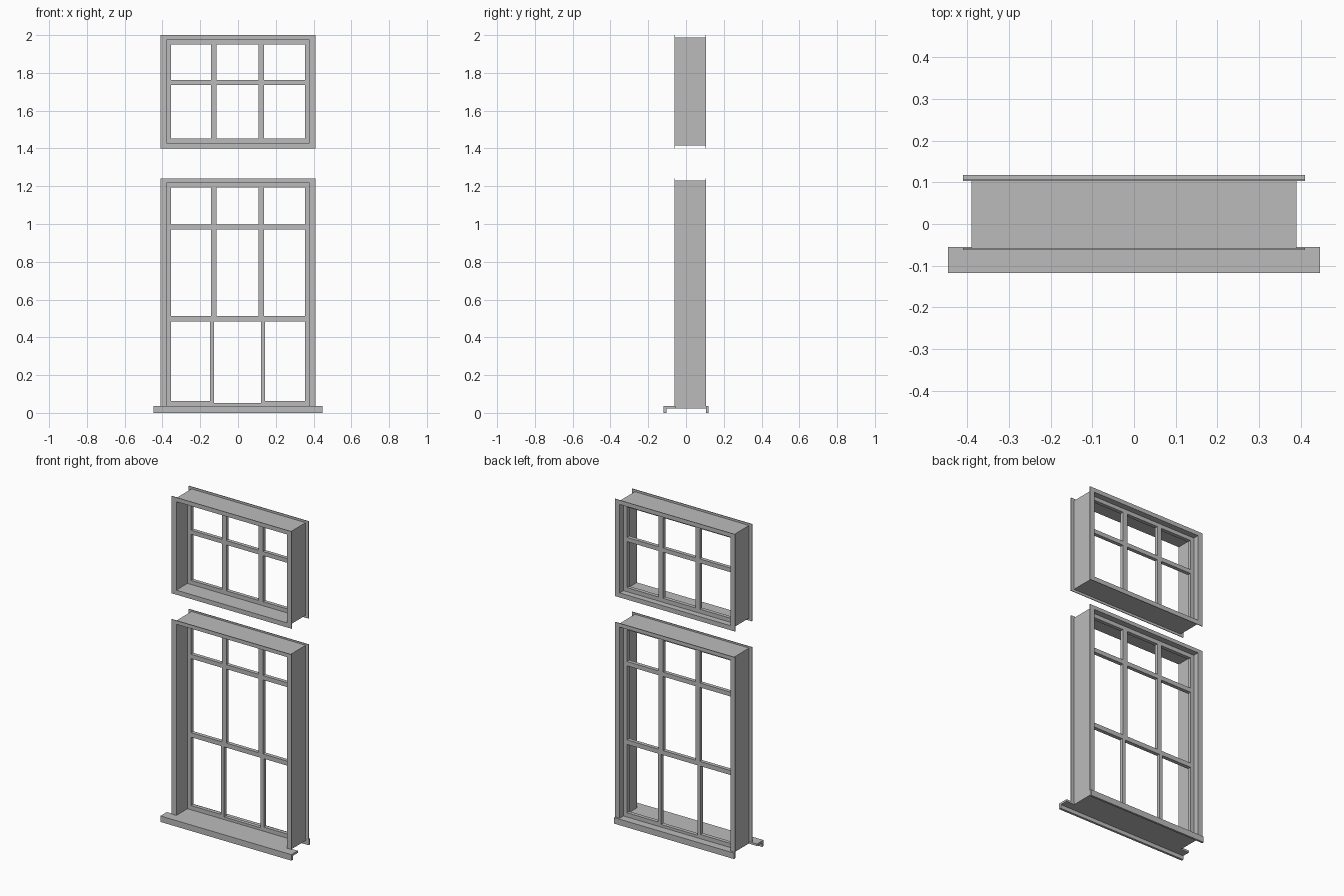
import bpy
import bmesh

cube = bpy.data.objects.get("Cube")
if cube:
    bpy.data.objects.remove(cube, do_unlink=True)

grey = bpy.data.materials.new("grey_paint")
grey.use_nodes = True
grey.diffuse_color = (0.5, 0.5, 0.5, 1)
grey.node_tree.nodes["Principled BSDF"].inputs["Base Color"].default_value = (0.5, 0.5, 0.5, 1)


def finish(name, bm):
    bmesh.ops.recalc_face_normals(bm, faces=bm.faces)
    mesh = bpy.data.meshes.new(name)
    bm.to_mesh(mesh)
    bm.free()
    mesh.materials.append(grey)
    obj = bpy.data.objects.new(name, mesh)
    bpy.context.collection.objects.link(obj)
    return obj


def ring(name, outer, inner, y0, y1):
    """Rectangular frame; outer and inner are (half width, bottom, top)."""
    bm = bmesh.new()

    def loop(size, y):
        w, lo, hi = size
        return [bm.verts.new((x, y, z)) for x, z in ((-w, lo), (w, lo), (w, hi), (-w, hi))]

    loops = [loop(outer, y0), loop(inner, y0), loop(inner, y1), loop(outer, y1)]
    for a, b in zip(loops, loops[1:] + loops[:1]):
        for i in range(4):
            j = (i + 1) % 4
            bm.faces.new((a[i], a[j], b[j], b[i]))
    return finish(name, bm)


def prism(name, outline, place, lo, hi):
    """Extrude a 2D outline between lo and hi; place maps (u, v, t) to x, y, z."""
    bm = bmesh.new()
    a = [bm.verts.new(place(u, v, lo)) for u, v in outline]
    b = [bm.verts.new(place(u, v, hi)) for u, v in outline]
    bm.faces.new(a)
    bm.faces.new(b[::-1])
    for i in range(len(a)):
        j = (i + 1) % len(a)
        bm.faces.new((a[i], a[j], b[j], b[i]))
    return finish(name, bm)


def bar(name, x0, x1, z0, z1):
    rect = ((x0, z0), (x1, z0), (x1, z1), (x0, z1))
    return prism(name, rect, lambda u, v, t: (u, t, v), SASH_Y0, SASH_Y1)


FRONT, BACK = -0.06, 0.105
SASH_Y0, SASH_Y1 = 0.047, 0.07
OUT, BOX, REVEAL, GLASS = 0.41, 0.39, 0.378, 0.354
CASINGS = (("front", FRONT - 0.002), ("back", BACK - 0.002))
MULLIONS = ((-0.143, -0.113), (0.108, 0.138))

# Upper window: lining box, flat casings, sash and glazing bars
ring("upper_lining", (BOX, 1.415, 1.987), (REVEAL, 1.428, 1.974), FRONT, BACK)
for side, y in CASINGS:
    ring("upper_casing_" + side, (OUT, 1.4, 2.0), (REVEAL, 1.428, 1.974), y, y + 0.004)
ring("upper_sash", (REVEAL, 1.428, 1.974), (GLASS, 1.453, 1.95), SASH_Y0, SASH_Y1)
bar("upper_transom", -GLASS, GLASS, 1.737, 1.763)
for x0, x1 in MULLIONS:
    bar("upper_mullion_low", x0, x1, 1.453, 1.737)
    bar("upper_mullion_high", x0, x1, 1.763, 1.95)

# Lower window: lining box, three-sided casings and sash
SILL = 0.037
ring("lower_lining", (BOX, 0.024, 1.23), (REVEAL, SILL, 1.217), FRONT, BACK)
arch = ((-OUT, SILL), (-OUT, 1.24), (OUT, 1.24), (OUT, SILL),
        (REVEAL, SILL), (REVEAL, 1.217), (-REVEAL, 1.217), (-REVEAL, SILL))
for side, y in CASINGS:
    prism("lower_casing_" + side, arch, lambda u, v, t: (u, t, v), y, y + 0.004)
ring("lower_sash", (REVEAL, SILL, 1.217), (GLASS, 0.053, 1.192), SASH_Y0, SASH_Y1)

# Lower transoms and mullions
for z0, z1 in ((0.485, 0.513), (0.97, 0.997)):
    bar("lower_transom", -GLASS, GLASS, z0, z1)
for x0, x1 in MULLIONS:
    bar("middle_mullion", x0, x1, 0.513, 0.97)
    bar("top_mullion", x0, x1, 0.997, 1.192)
for x0, x1 in ((-0.148, -0.127), (0.122, 0.143)):
    bar("bottom_mullion", x0, x1, 0.053, 0.485)
for x0, x1 in ((-GLASS, -0.148), (0.143, GLASS)):
    bar("side_pane_rail", x0, x1, 0.053, 0.063)

# Projecting front sill with a drip lip, and the board under the back
lip = ((-0.118, 0), (-0.104, 0), (-0.104, 0.024), (-0.055, 0.024), (-0.055, SILL), (-0.118, SILL))
prism("front_sill", lip, lambda u, v, t: (t, u, v), -0.447, 0.447)
board = ((BACK, 0), (0.118, 0), (0.118, SILL), (BACK, SILL))
prism("back_apron", board, lambda u, v, t: (t, u, v), -OUT, OUT)
